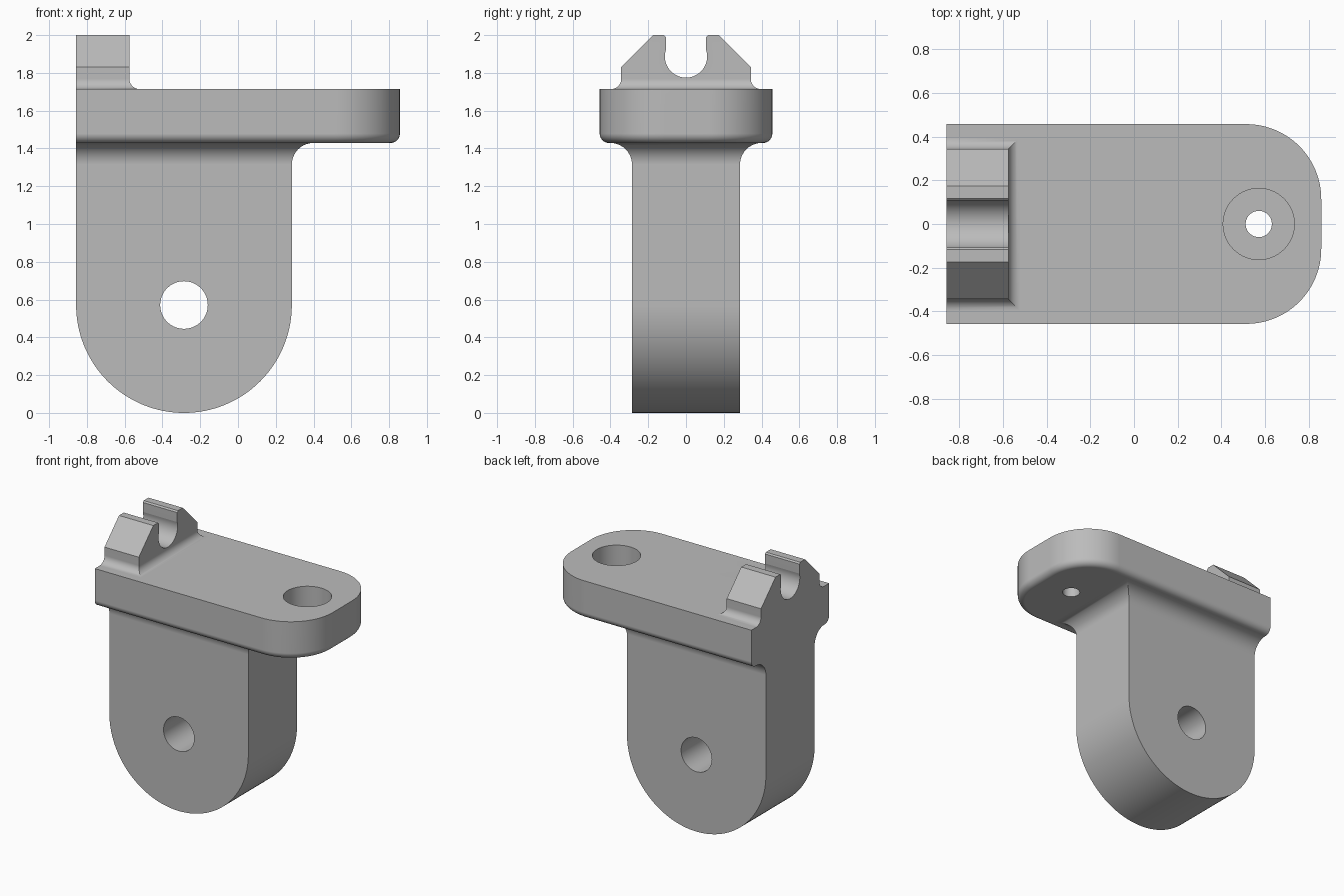
import bpy, bmesh
from math import sin, cos, pi, radians

if "Cube" in bpy.data.objects:
    bpy.data.objects.remove(bpy.data.objects["Cube"])

LEFT, RIGHT = -0.857, 0.857          # plate ends
PLATE_LOW, PLATE_TOP = 1.429, 1.714
LUG_X, LUG_R, LUG_HALF = -0.286, 0.571, 0.286
CLIP_X, CLIP_HALF = -0.575, 0.343


def arc(cx, cy, r, start, end, n):
    return [(cx + r * cos(radians(start + (end - start) * i / n)),
             cy + r * sin(radians(start + (end - start) * i / n))) for i in range(n + 1)]


def loft(name, rings):
    """Closed solid through a list of equal-length 3D rings."""
    bm = bmesh.new()
    loops = [[bm.verts.new(p) for p in ring] for ring in rings]
    for a, b in zip(loops, loops[1:]):
        for i in range(len(a)):
            j = (i + 1) % len(a)
            bm.faces.new((a[i], a[j], b[j], b[i]))
    bm.faces.new(loops[0][::-1])
    bm.faces.new(loops[-1])
    bmesh.ops.recalc_face_normals(bm, faces=bm.faces)
    mesh = bpy.data.meshes.new(name)
    bm.to_mesh(mesh)
    bm.free()
    obj = bpy.data.objects.new(name, mesh)
    bpy.context.collection.objects.link(obj)
    return obj


def footprint(xmax, ymax, z, r=0):
    """Horizontal outline, flat at the left end, optionally rounded at the right."""
    if r:
        pts = arc(xmax - r, ymax - r, r, 0, 90, 24)
    else:
        pts = [(xmax, ymax)]
    pts = pts + [(LEFT, ymax)]
    pts += [(x, -y) for x, y in reversed(pts)]
    return [(x, y, z) for x, y in pts]


def drum(name, x, r, z0, z1):
    circle = arc(x, 0, r, 0, 360, 64)[:-1]
    return loft(name, [[(px, py, z) for px, py in circle] for z in (z0, z1)])


def combine(target, other, operation):
    mod = target.modifiers.new(operation, 'BOOLEAN')
    mod.operation, mod.solver, mod.object = operation, 'EXACT', other
    bpy.context.view_layer.objects.active = target
    bpy.ops.object.modifier_apply(modifier=mod.name)
    bpy.data.objects.remove(other)


STEPS = [i / 10 * pi / 2 for i in range(11)]

# Plate with rounded right end and rounded lower edge
edge = 0.05
rings = []
for t in STEPS:
    d = edge * (1 - sin(t))
    rings.append(footprint(RIGHT - d, 0.457 - d, PLATE_LOW + edge * (1 - cos(t)), 0.343 - d))
rings.append(footprint(RIGHT, 0.457, PLATE_TOP, 0.343))
bracket = loft("mounting_bracket", rings)

# Hanging lug with half-round foot
profile = arc(LUG_X, LUG_R, LUG_R, 180, 360, 64)
profile += [(LUG_X + LUG_R, 1.5), (LEFT, 1.5)]
lug = loft("lug", [[(x, y, z) for x, z in profile] for y in (-LUG_HALF, LUG_HALF)])

# Fillet between lug and plate
f = 0.114
rings = []
for t in STEPS:
    d = f * (1 - cos(t))
    rings.append(footprint(LUG_X + LUG_R + d, LUG_HALF + d, PLATE_LOW - f + f * sin(t)))
rings.append(footprint(LUG_X + LUG_R + f, LUG_HALF + f, 1.5))
lug_fillet = loft("lug_fillet", rings)

# Slotted clip on top
half = [(CLIP_HALF, 1.65), (CLIP_HALF, 1.83), (0.173, 2.0), (0.117, 2.0), (0.107, 1.99), (0.107, 1.92)]
slot = arc(0, 1.887, 0.112, 16, -196, 40)
profile = half + slot + [(-y, z) for y, z in reversed(half)]
clip = loft("clip", [[(x, y, z) for y, z in profile] for x in (LEFT, CLIP_X)])

# Fillet around the clip foot
f = 0.055
rings = [footprint(CLIP_X + f, CLIP_HALF + f, 1.65)]
for t in STEPS:
    d = f * (1 - sin(t))
    rings.append(footprint(CLIP_X + d, CLIP_HALF + d, PLATE_TOP + f * (1 - cos(t))))
clip_fillet = loft("clip_fillet", rings)

for part in (lug, lug_fillet, clip_fillet, clip):
    combine(bracket, part, 'UNION')

# Cross hole through the lug
circle = arc(LUG_X, LUG_R, 0.126, 0, 360, 64)[:-1]
cross_hole = loft("cross_hole", [[(x, y, z) for x, z in circle] for y in (-0.6, 0.6)])

# Counterbored screw hole in the plate
counterbore = drum("counterbore", 0.571, 0.163, 1.53, 1.9)
screw_hole = drum("screw_hole", 0.571, 0.06, 1.3, 1.9)
for cutter in (cross_hole, counterbore, screw_hole):
    combine(bracket, cutter, 'DIFFERENCE')

# Single grey material
grey = bpy.data.materials.new("plain_grey")
grey.use_nodes = True
colour = (0.5, 0.5, 0.5, 1)
grey.diffuse_color = colour
grey.node_tree.nodes["Principled BSDF"].inputs["Base Color"].default_value = colour
bracket.data.materials.clear()
bracket.data.materials.append(grey)

# Smooth curves, crisp corners, flat faces kept flat
bpy.ops.object.select_all(action='DESELECT')
bracket.select_set(True)
bpy.context.view_layer.objects.active = bracket
bpy.ops.object.shade_smooth_by_angle(angle=radians(30))
weighted = bracket.modifiers.new("flat_faces", 'WEIGHTED_NORMAL')
weighted.keep_sharp = True
